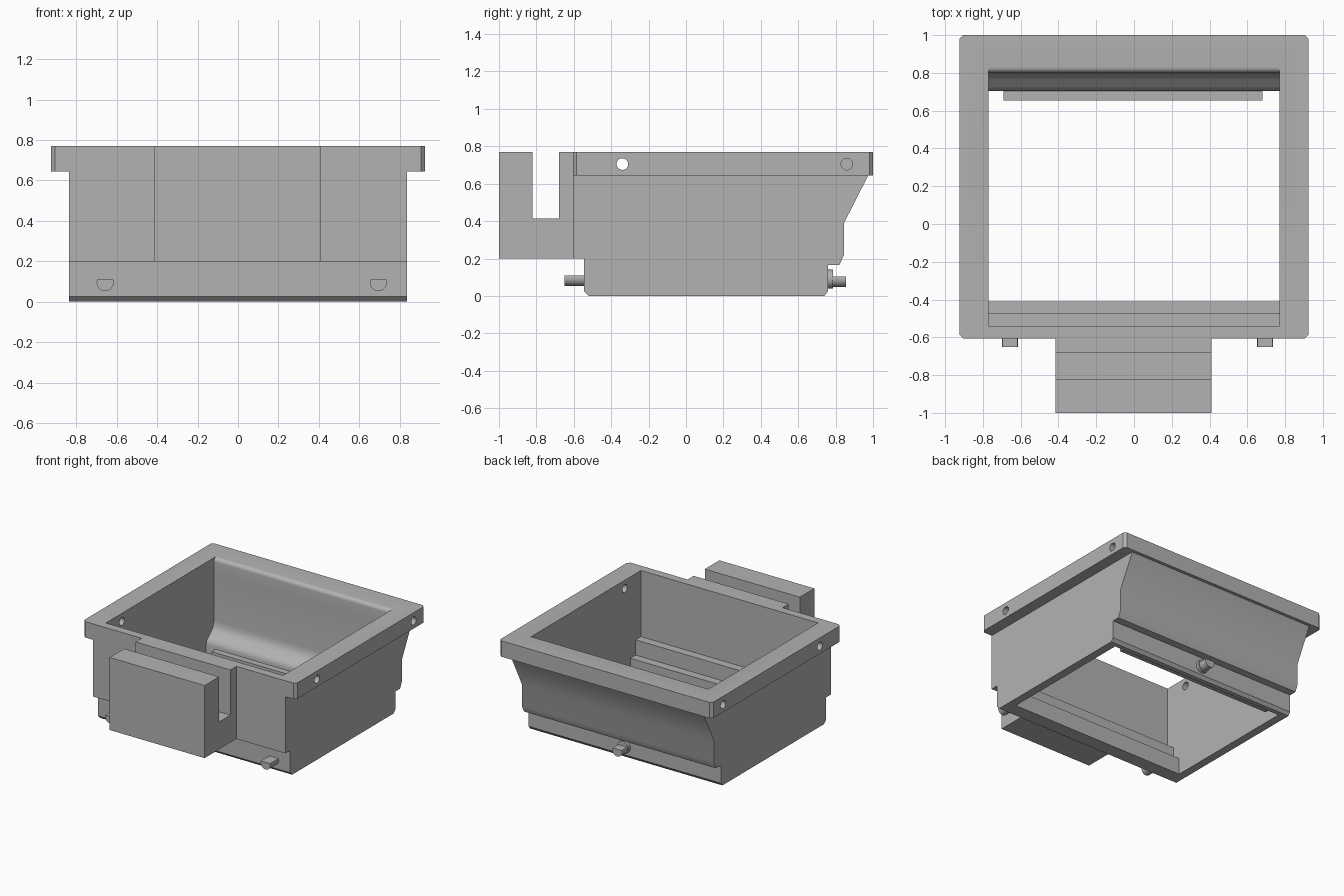
import bpy, bmesh, math

cube = bpy.data.objects.get("Cube")
if cube:
    bpy.data.objects.remove(cube)

grey = bpy.data.materials.new("plain_grey")
grey.use_nodes = True
grey.diffuse_color = (0.45, 0.45, 0.45, 1)
grey.node_tree.nodes["Principled BSDF"].inputs["Base Color"].default_value = grey.diffuse_color


def prism(name, outline, axis, lo, hi):
    """Extrude a 2D outline along an axis; the other two axes keep their order."""
    bm = bmesh.new()
    verts = []
    for a, b in outline:
        co = [a, b]
        co.insert("xyz".index(axis), lo)
        verts.append(bm.verts.new(co))
    face = bm.faces.new(verts)
    extruded = bmesh.ops.extrude_face_region(bm, geom=[face])["geom"]
    shift = [0, 0, 0]
    shift["xyz".index(axis)] = hi - lo
    moved = [v for v in extruded if isinstance(v, bmesh.types.BMVert)]
    bmesh.ops.translate(bm, verts=moved, vec=shift)
    bmesh.ops.recalc_face_normals(bm, faces=bm.faces)
    mesh = bpy.data.meshes.new(name)
    bm.to_mesh(mesh)
    bm.free()
    mesh.materials.append(grey)
    obj = bpy.data.objects.new(name, mesh)
    bpy.context.collection.objects.link(obj)
    return obj


def box(name, x, y, z):
    return prism(name, [(x[0], y[0]), (x[1], y[0]), (x[1], y[1]), (x[0], y[1])], "z", *z)


def arc(cx, cy, r, start, end, steps):
    angles = [math.radians(start + (end - start) * i / steps) for i in range(steps + 1)]
    return [(cx + r * math.cos(t), cy + r * math.sin(t)) for t in angles]


def circle(cx, cy, r, steps=32):
    return arc(cx, cy, r, 0, 360, steps)[:-1]


def activate(obj):
    bpy.ops.object.select_all(action="DESELECT")
    obj.select_set(True)
    bpy.context.view_layer.objects.active = obj


def cut(obj, cutter):
    activate(obj)
    mod = obj.modifiers.new("cut", "BOOLEAN")
    mod.operation = "DIFFERENCE"
    mod.solver = "EXACT"
    mod.object = cutter
    bpy.ops.object.modifier_apply(modifier=mod.name)


# Main bin body, side profile with stepped front and flared back
body = prism("bin_body", [
    (-0.52, 0), (-0.545, 0.025), (-0.545, 0.2), (-0.605, 0.2), (-0.605, 0.645),
    (0.975, 0.645), (0.845, 0.39), (0.845, 0.22), (0.82, 0.165),
    (0.76, 0.165), (0.76, 0.025), (0.74, 0)], "x", -0.835, 0.835)

# Top flange with chamfered corners
w, f, b, c = 0.925, -0.605, 1.0, 0.02
flange = prism("top_flange", [
    (-w + c, f), (w - c, f), (w, f + c), (w, b - c),
    (w - c, b), (-w + c, b), (-w, b - c), (-w, f + c)], "z", 0.645, 0.77)

# Inner cavity: front step, curved back shelf and rounded back lip
cavity_outline = [(-0.54, 0.9), (-0.54, 0.25), (-0.475, 0.25), (-0.475, -0.1),
                  (0.705, -0.1), (0.705, 0.13), (0.711, 0.152), (0.728, 0.17),
                  (0.765, 0.2), (0.785, 0.222), (0.796, 0.25), (0.8, 0.28)]
cavity_outline += arc(0.83, 0.74, 0.03, 180, 90, 6) + [(0.83, 0.9)]
cavity = prism("cavity_cutter", cavity_outline, "x", -0.77, 0.77)
cut(body, cavity)
cut(flange, cavity)

# Through holes near the front, blind holes near the back
cutters = [cavity, prism("front_hole_cutter", circle(-0.34, 0.705, 0.031), "x", -1.1, 1.1)]
for side in (-1, 1):
    lo, hi = sorted((side * 0.8, side * 1.1))
    cutters.append(prism("back_hole_cutter", circle(0.86, 0.705, 0.031), "x", lo, hi))
for cutter in cutters[1:]:
    cut(flange, cutter)
for cutter in cutters:
    bpy.data.objects.remove(cutter)

# Inner ledges along the bottom
box("front_ledge", (-0.77, 0.77), (-0.475, -0.41), (0, 0.13))
box("back_ledge", (-0.69, 0.68), (0.655, 0.705), (0.015, 0.11))

# Hanging clip on the front
clip = prism("front_clip", [
    (-1, 0.2), (-0.605, 0.2), (-0.605, 0.77), (-0.68, 0.77), (-0.68, 0.415),
    (-0.82, 0.415), (-0.82, 0.77), (-1, 0.77)], "x", -0.415, 0.41)


# Flat-topped round pegs
def peg(name, x, z, y0, y1):
    return prism(name, arc(x, z, 0.042, 160, 380, 20), "y", y0, y1)


smooth = [body, flange]
smooth.append(peg("front_peg_right", -0.657, 0.095, -0.65, -0.54))
smooth.append(peg("front_peg_left", 0.694, 0.095, -0.65, -0.54))
smooth.append(prism("back_peg_collar", circle(0, 0.09, 0.05), "y", 0.755, 0.785))
smooth.append(peg("back_peg", 0, 0.09, 0.78, 0.855))

for obj in smooth:
    activate(obj)
    bpy.ops.object.shade_smooth_by_angle(angle=math.radians(32))
